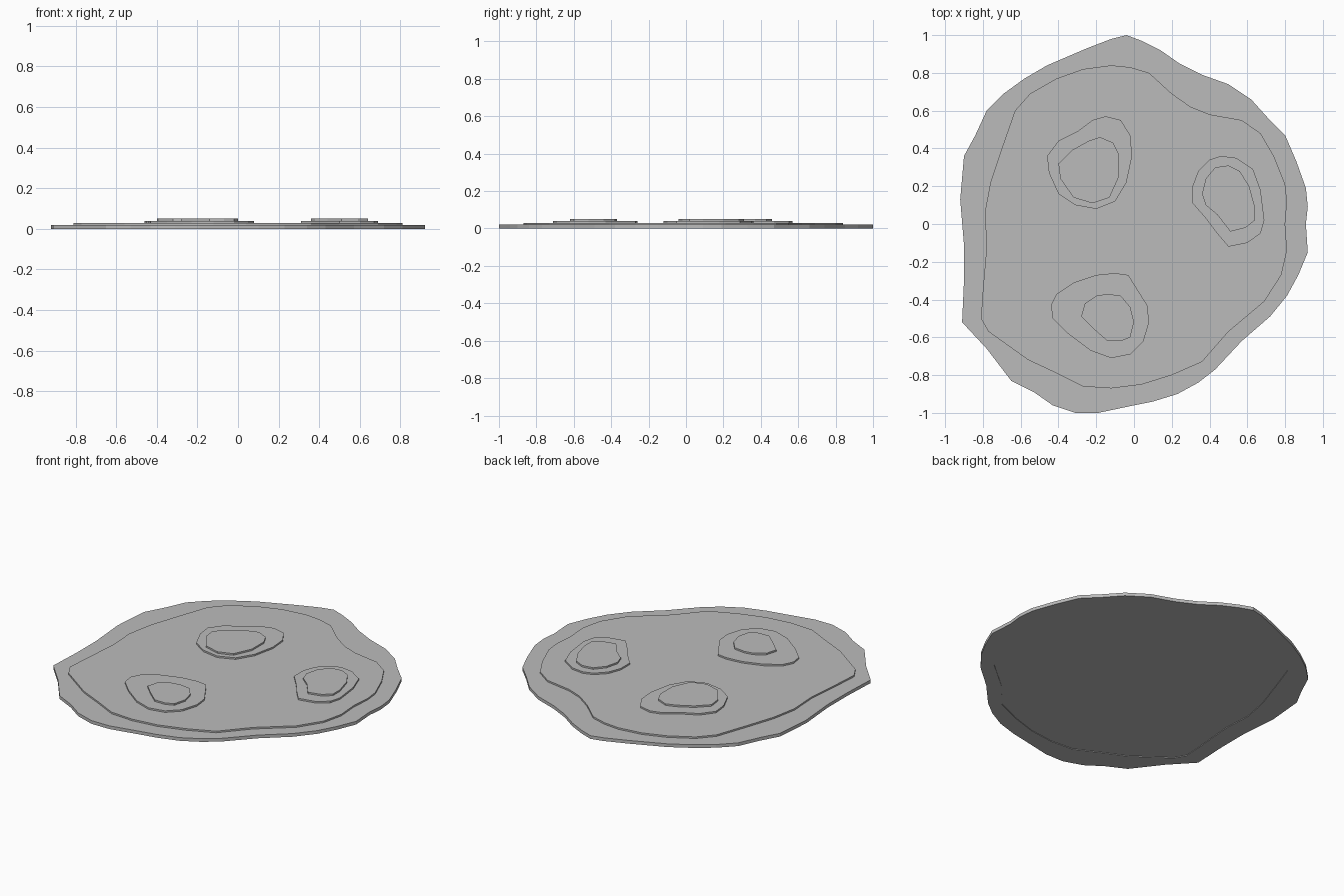
import bpy

default_cube = bpy.data.objects.get("Cube")
if default_cube:
    bpy.data.objects.remove(default_cube, do_unlink=True)

# Single stone-grey material
grey = bpy.data.materials.new("stone_grey")
grey.use_nodes = True
colour = (.5, .5, .5, 1)
grey.diffuse_color = colour
for node in grey.node_tree.nodes:
    if node.type == "BSDF_PRINCIPLED":
        node.inputs["Base Color"].default_value = colour


def slab(name, bottom, top, *outlines):
    """Flat slab with vertical sides; a second outline cuts a hole."""
    curve = bpy.data.curves.new(name + "_profile", "CURVE")
    curve.dimensions = "2D"
    curve.fill_mode = "BOTH"
    curve.extrude = (top - bottom) / 2
    for outline in outlines:
        spline = curve.splines.new("POLY")
        spline.points.add(len(outline) - 1)
        for point, (x, y) in zip(spline.points, outline):
            point.co = (x, y, 0, 1)
        spline.use_cyclic_u = True
    profile = bpy.data.objects.new(name + "_profile", curve)
    mesh = bpy.data.meshes.new_from_object(profile)
    bpy.data.objects.remove(profile, do_unlink=True)
    bpy.data.curves.remove(curve)
    mesh.name = name
    mesh.materials.clear()
    mesh.materials.append(grey)
    for polygon in mesh.polygons:
        polygon.use_smooth = False
        polygon.material_index = 0
    part = bpy.data.objects.new(name, mesh)
    part.location.z = (top + bottom) / 2
    bpy.context.scene.collection.objects.link(part)
    return part


# Outer shoreline
shore = [
    (-.04, 1), (.04, .97), (.14, .92), (.24, .85), (.36, .79), (.5, .74),
    (.62, .66), (.71, .56), (.8, .47), (.86, .33), (.91, .19), (.92, .09),
    (.91, 0), (.92, -.15), (.87, -.27), (.81, -.38), (.72, -.49),
    (.57, -.62), (.43, -.77), (.34, -.84), (.23, -.9), (.1, -.94),
    (0, -.96), (-.19, -1), (-.31, -1), (-.43, -.96), (-.53, -.89),
    (-.65, -.83), (-.78, -.66), (-.91, -.52), (-.9, -.3), (-.9, -.11),
    (-.92, .13), (-.9, .36), (-.84, .47), (-.78, .6), (-.69, .69),
    (-.58, .77), (-.46, .84), (-.25, .93), (-.12, .98),
]

# Raised middle plateau
plateau = [
    (-.12, .84), (-.02, .83), (.08, .8), (.2, .69), (.3, .62), (.4, .58),
    (.57, .55), (.67, .48), (.74, .36), (.8, .21), (.81, .12), (.8, 0),
    (.81, -.14), (.78, -.27), (.69, -.41), (.5, -.57), (.36, -.73),
    (.2, -.8), (.04, -.85), (-.12, -.87), (-.27, -.86), (-.41, -.79),
    (-.56, -.72), (-.77, -.57), (-.81, -.5), (-.8, -.35), (-.78, -.12),
    (-.79, .06), (-.76, .22), (-.7, .4), (-.63, .6), (-.55, .69),
    (-.41, .77), (-.27, .82),
]

# Lower and upper steps of the three mounds
back_lower = [
    (-.15, .57), (-.07, .55), (-.02, .47), (-.01, .36), (-.04, .22),
    (-.1, .12), (-.2, .08), (-.31, .1), (-.4, .16), (-.45, .27),
    (-.46, .36), (-.4, .44), (-.3, .49), (-.22, .55),
]
back_upper = [
    (-.18, .46), (-.11, .43), (-.08, .37), (-.08, .25), (-.13, .14),
    (-.22, .11), (-.32, .14), (-.39, .24), (-.4, .32), (-.33, .39),
    (-.24, .44),
]
left_lower = [
    (.46, .36), (.54, .35), (.63, .29), (.67, .18), (.69, .02),
    (.67, -.05), (.6, -.1), (.5, -.12), (.44, -.05), (.38, .03),
    (.31, .11), (.31, .2), (.34, .28), (.4, .34),
]
left_upper = [
    (.43, .3), (.5, .31), (.56, .28), (.61, .2), (.64, .09), (.64, .02),
    (.59, -.02), (.51, -.04), (.44, .05), (.38, .1), (.36, .16), (.38, .24),
]
front_lower = [
    (-.1, -.26), (-.03, -.27), (.02, -.35), (.07, -.43), (.08, -.52),
    (.05, -.62), (-.02, -.69), (-.12, -.71), (-.23, -.67), (-.35, -.58),
    (-.43, -.5), (-.44, -.43), (-.41, -.37), (-.32, -.31), (-.2, -.27),
]
front_upper = [
    (-.14, -.37), (-.07, -.38), (-.02, -.44), (0, -.52), (-.02, -.6),
    (-.07, -.62), (-.14, -.62), (-.22, -.55), (-.28, -.49), (-.26, -.42),
    (-.2, -.38),
]

# Outer rim, with the plateau set slightly up inside it
slab("base_rim", 0, .02, shore, plateau)
slab("plateau", .004, .03, plateau)

# Stepped mounds stacked on the plateau
for name, lower, upper in (
    ("back_mound", back_lower, back_upper),
    ("left_mound", left_lower, left_upper),
    ("front_mound", front_lower, front_upper),
):
    slab(name + "_lower_step", .03, .04, lower)
    slab(name + "_upper_step", .04, .05, upper)
